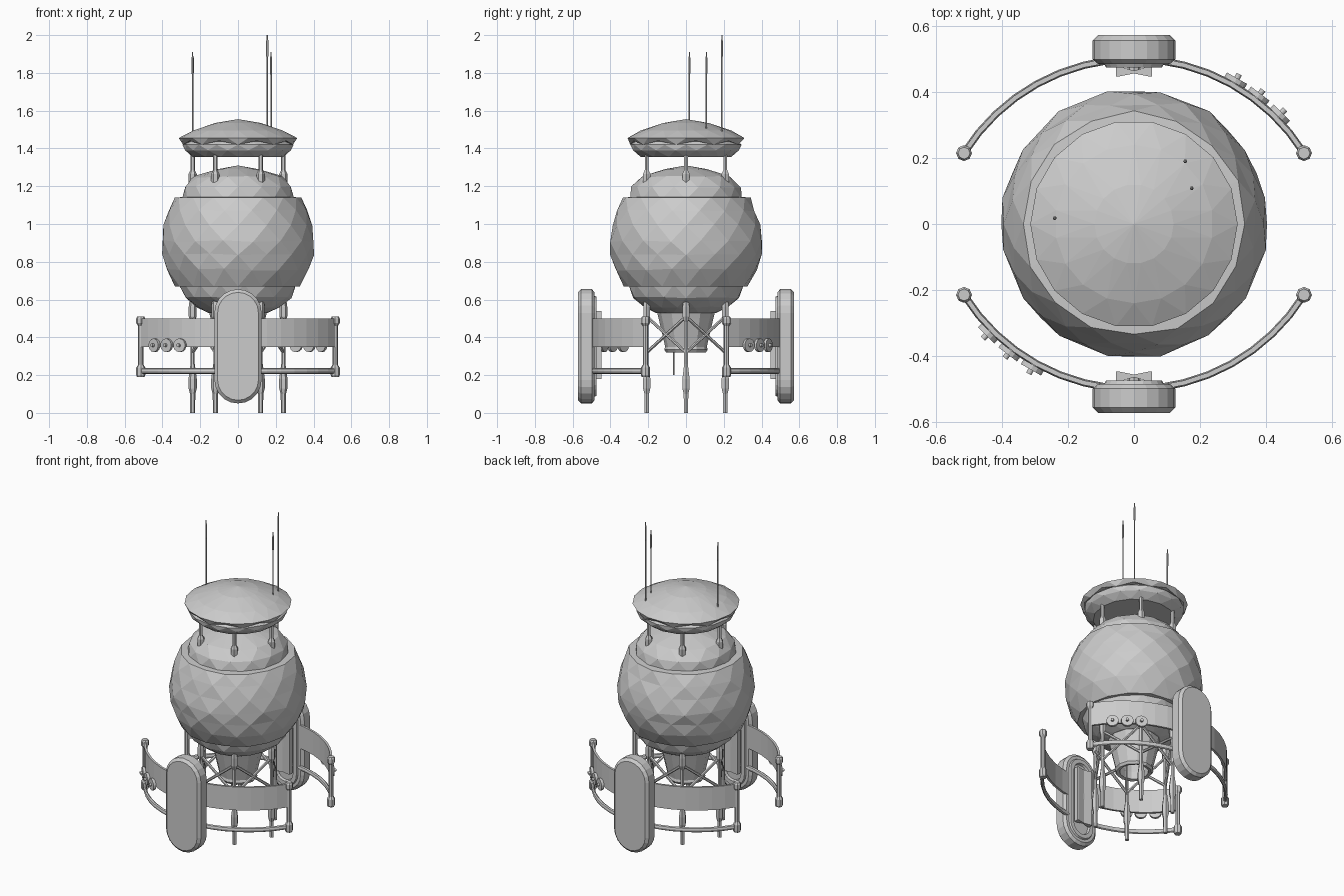
import bpy, bmesh, math, random
from mathutils import Vector, Matrix

random.seed(4)
if "Cube" in bpy.data.objects:
    bpy.data.objects.remove(bpy.data.objects["Cube"])

grey = bpy.data.materials.new("plain grey")
grey.use_nodes = True
COLOUR = (0.6, 0.6, 0.6, 1)
grey.diffuse_color = COLOUR
grey.node_tree.nodes["Principled BSDF"].inputs["Base Color"].default_value = COLOUR


def finish(name, bm):
    bmesh.ops.recalc_face_normals(bm, faces=bm.faces)
    mesh = bpy.data.meshes.new(name)
    bm.to_mesh(mesh)
    bm.free()
    mesh.materials.append(grey)
    ob = bpy.data.objects.new(name, mesh)
    bpy.context.collection.objects.link(ob)
    return ob


def loft(name, rings, caps=True):
    """Skin a list of equal closed rings of points."""
    bm = bmesh.new()
    rows = [[bm.verts.new(p) for p in ring] for ring in rings]
    n = len(rows[0])
    for a, b in zip(rows, rows[1:]):
        for k in range(n):
            j = (k + 1) % n
            bm.faces.new((a[k], a[j], b[j], b[k]))
    if caps:
        bm.faces.new(rows[0])
        bm.faces.new(rows[-1])
    return finish(name, bm)


def lathe(name, profile, n, at=(0, 0), caps=True):
    return loft(name, [[(at[0] + r * math.cos(k * math.tau / n),
                         at[1] + r * math.sin(k * math.tau / n), z)
                        for k in range(n)] for r, z in profile], caps)


def faceted(name, profile, n, jitter=0.0, wave=None):
    """Turned shell with staggered triangular facets; closed by end points."""
    bm = bmesh.new()
    rows = []
    for i, (r, z) in enumerate(profile):
        row = []
        for k in range(n):
            a = (k + i / 2) * math.tau / n
            s = r + random.uniform(-jitter, jitter)
            h = z + random.uniform(-jitter, jitter) * (0 < i < len(profile) - 1)
            if wave and wave[0] == i:
                h += wave[1] * (-1) ** k
            row.append(bm.verts.new((s * math.cos(a), s * math.sin(a), h)))
        rows.append(row)
    for a, b in zip(rows, rows[1:]):
        for k in range(n):
            j = (k + 1) % n
            bm.faces.new((a[k], a[j], b[k]))
            bm.faces.new((a[j], b[j], b[k]))
    for row, (r, z) in ((rows[0], profile[0]), (rows[-1], profile[-1])):
        tip = bm.verts.new((0, 0, z + (0.02 if row is rows[-1] else 0)))
        for k in range(n):
            bm.faces.new((row[k], row[(k + 1) % n], tip))
    return finish(name, bm)


def rod(name, p, q, r, n=6):
    p, q = Vector(p), Vector(q)
    bm = bmesh.new()
    turn = (q - p).to_track_quat('Z', 'Y').to_matrix().to_4x4()
    bmesh.ops.create_cone(bm, cap_ends=True, segments=n, radius1=r, radius2=r,
                          depth=(q - p).length,
                          matrix=Matrix.Translation((p + q) / 2) @ turn)
    return finish(name, bm)


# Faceted globe in three overlapping shells
faceted("lower_bowl", [(0.16, 0.53), (0.22, 0.56), (0.285, 0.61), (0.31, 0.68)], 15, 0.004)
faceted("globe_shell", [(0.33, 0.67), (0.378, 0.76), (0.398, 0.84), (0.407, 0.91),
                        (0.392, 0.995), (0.37, 1.07), (0.338, 1.14)], 16, 0.005)
faceted("upper_dome", [(0.3, 1.13), (0.288, 1.195), (0.235, 1.25), (0.11, 1.29)], 14, 0.004)

# Roof canopy with scalloped edge, and the drum beneath it
faceted("roof_canopy", [(0.27, 1.435), (0.295, 1.43), (0.314, 1.455),
                        (0.24, 1.495), (0.12, 1.535)], 18, wave=(1, 0.01))
faceted("roof_drum", [(0.24, 1.355), (0.285, 1.39), (0.295, 1.42), (0.27, 1.44)], 16)

# Six roof struts, six legs and the cross bracing
corners = [(0.24 * math.cos(i * math.pi / 3), 0.24 * math.sin(i * math.pi / 3)) for i in range(6)]
for i, (x, y) in enumerate(corners):
    lathe(f"roof_strut_{i}", [(0.012, 1.205), (0.022, 1.22), (0.022, 1.265),
                              (0.012, 1.285), (0.012, 1.38)], 6, (x, y))
    lathe(f"leg_{i}", [(0.013, 0), (0.014, 0.1), (0.022, 0.13), (0.022, 0.18), (0.011, 0.26),
                       (0.011, 0.48), (0.021, 0.51), (0.021, 0.56), (0.014, 0.62)], 6, (x, y))
    x2, y2 = corners[(i + 1) % 6]
    rod(f"brace_up_{i}", (x, y, 0.32), (x2, y2, 0.51), 0.009)
    rod(f"brace_down_{i}", (x, y, 0.51), (x2, y2, 0.32), 0.009)

# Hollow engine nozzle and its probe
lathe("engine_nozzle", [(0.16, 0.56), (0.145, 0.5), (0.11, 0.35), (0.115, 0.335), (0.105, 0.32),
                        (0.085, 0.325), (0.08, 0.37), (0.1, 0.45)], 12)
rod("nozzle_probe", (0, -0.065, 0.2), (0, -0.065, 0.4), 0.004)

# Roof antennas with a slim sleeve near the tip
for i, (x, y, z, top) in enumerate([(-0.24, 0.018, 1.47, 1.91), (0.175, 0.108, 1.49, 1.91),
                                    (0.155, 0.19, 1.47, 2.0)]):
    lathe(f"antenna_{i}", [(0.004, z), (0.004, top - 0.12), (0.006, top - 0.11),
                           (0.006, top - 0.03), (0.003, top - 0.02), (0.003, top)], 6, (x, y))

# Curved side assemblies, front and back, each turned half a circle
ARC_R, ARC_C, ARC_END = 0.607, -0.107, math.radians(58)


def on_arc(a, r, z, side):
    return Vector((side * r * math.sin(a), side * (ARC_C + r * math.cos(a)), z))


def sweep(name, section, side, steps=16):
    return loft(name, [[on_arc(ARC_END * (2 * i / steps - 1), ARC_R + dr, z, side)
                        for dr, z in section] for i in range(steps + 1)])


def pill(radius, y, side, n=10):
    """Upright rounded outline of the pod."""
    pts = []
    for end in (1, -1):
        for k in range(n + 1):
            a = math.pi * k / n
            pts.append((end * radius * math.cos(a), side * y,
                        0.3525 + end * (0.1775 + radius * math.sin(a))))
    return pts


for side, tag in ((-1, "front"), (1, "back")):
    t = 0.007
    sweep(f"{tag}_curved_panel", [(-t, 0.35), (t, 0.35), (t, 0.5), (-t, 0.5)], side)
    sweep(f"{tag}_curved_rail", [(0.011 * math.cos(k * math.pi / 4),
                                  0.222 + 0.016 * math.sin(k * math.pi / 4))
                                 for k in range(8)], side)
    # End posts with thicker collars
    for hand in (-1, 1):
        p = on_arc(hand * ARC_END, ARC_R, 0, side)
        lathe(f"{tag}_post_{hand}", [(0.02, 0.19), (0.024, 0.2), (0.024, 0.24), (0.014, 0.255),
                                     (0.014, 0.46), (0.024, 0.475), (0.024, 0.5), (0.018, 0.51)],
              8, (p.x, p.y))
    # Round lamps with a small knob, on one half of the panel
    for i, x in enumerate((0.31, 0.38, 0.445)):
        a = math.asin(x / 0.627)
        for part, r, r0, r1 in (("lamp", 0.036, 0.008, 0.024), ("lamp_knob", 0.009, 0, 0.038)):
            rod(f"{tag}_{part}_{i}", on_arc(a, ARC_R + r0, 0.358, side),
                on_arc(a, ARC_R + r1, 0.358, side), r, 14)
    # Chamfered pod with a raised frame and recess on its inner side
    loft(f"{tag}_pod", [pill(r, y, side) for r, y in (
        (0.055, 0.49), (0.06, 0.474), (0.085, 0.474), (0.09, 0.484), (0.108, 0.484),
        (0.125, 0.498), (0.125, 0.556), (0.108, 0.572))])
    # Waisted bracket inside the pod
    waist = [(-0.055, 0.447), (-0.045, 0.447), (0, 0.456), (0.045, 0.447), (0.055, 0.447),
             (0.055, 0.476), (0.04, 0.476), (0, 0.464), (-0.04, 0.476), (-0.055, 0.476)]
    loft(f"{tag}_pod_bracket", [[(side * x, side * y, z) for x, y in waist]
                                for z in (0.18, 0.54)])
    rod(f"{tag}_bracket_stem", (0, side * 0.455, 0.36), (0, side * 0.5, 0.36), 0.02, 8)
